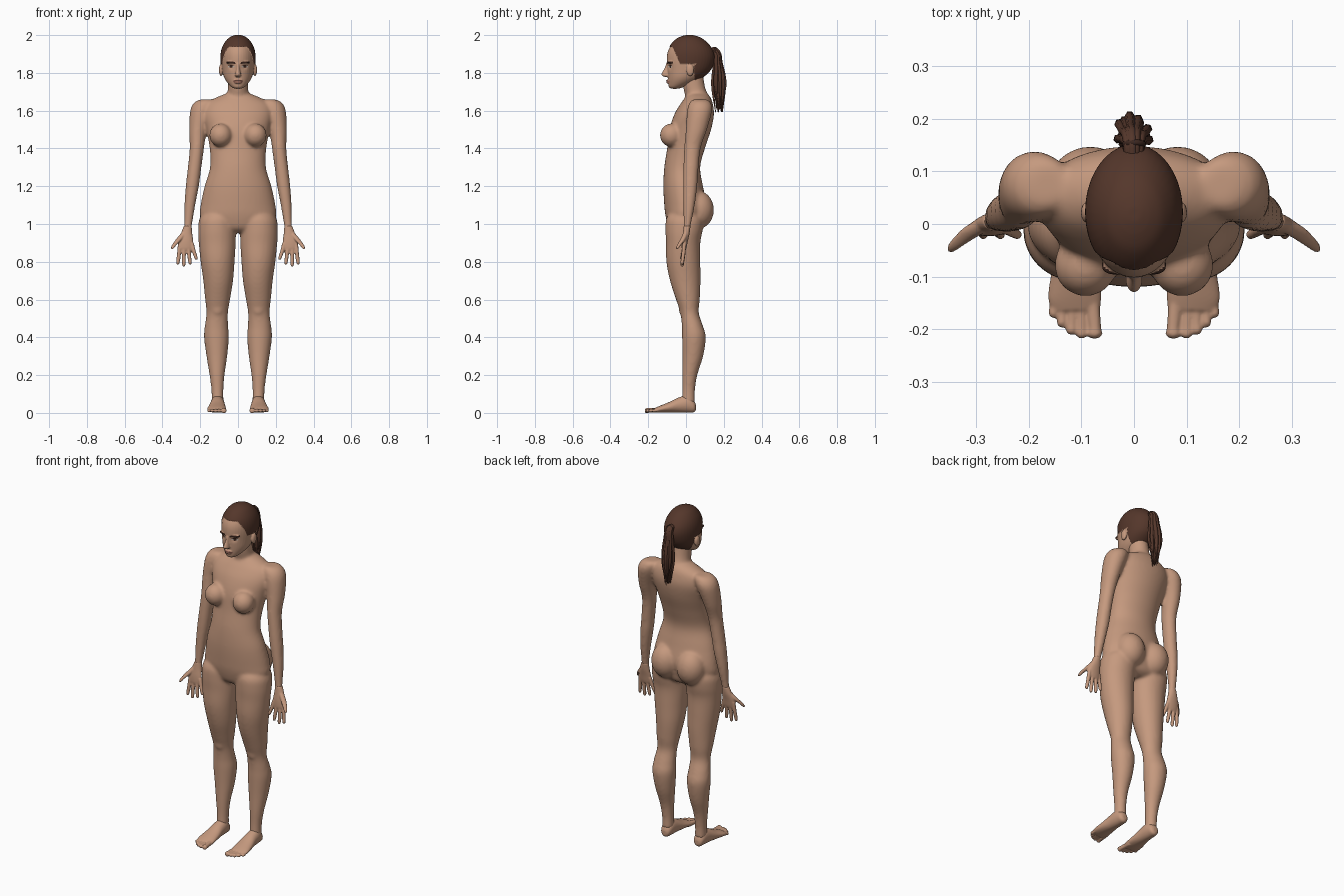
import bpy, bmesh, math, random
from mathutils import Matrix, Vector

cube = bpy.data.objects.get("Cube")
if cube:
    bpy.data.objects.remove(cube, do_unlink=True)
random.seed(4)


def material(name, colour):
    mat = bpy.data.materials.new(name)
    mat.use_nodes = True
    mat.diffuse_color = (*colour, 1)
    shader = next(n for n in mat.node_tree.nodes if n.type == 'BSDF_PRINCIPLED')
    shader.inputs["Base Color"].default_value = (*colour, 1)
    shader.inputs["Roughness"].default_value = 0.7
    return mat


skin = material("skin", (0.56, 0.32, 0.21))
hair = material("brown hair", (0.09, 0.038, 0.024))
dark = material("dark brow", (0.045, 0.02, 0.014))
white = material("eye white", (0.55, 0.48, 0.42))
lips = material("lips", (0.40, 0.18, 0.13))


def blend(a, b, c, d, t):
    """Smooth curve through b and c."""
    return 0.5 * (2 * b + (c - a) * t + (2 * a - 5 * b + 4 * c - d) * t * t
                  + (3 * b - a - 3 * c + d) * t ** 3)


def loft(bm, rows, side=1, axis='Z', sides=28, steps=5):
    """Closed tube of ellipses; row = position, two centres, two radii."""
    path = []
    for i in range(len(rows) - 1):
        a, b, c, d = (rows[max(0, min(len(rows) - 1, k))] for k in range(i - 1, i + 3))
        for s in range(steps):
            path.append([blend(*v, s / steps) for v in zip(a, b, c, d)])
    path.append(rows[-1])
    rings = []
    for pos, u, v, ru, rv in path:
        ring = []
        for k in range(sides):
            ang = math.tau * k / sides
            p = (side * (u + max(ru, 0.001) * math.cos(ang)),
                 v + max(rv, 0.001) * math.sin(ang), pos)
            if axis == 'Y':
                p = (p[0], p[2], p[1])
            ring.append(bm.verts.new(p))
        rings.append(ring)
    faces = [bm.faces.new(rings[0]), bm.faces.new(rings[-1])]
    for lo, hi in zip(rings, rings[1:]):
        for k in range(sides):
            n = (k + 1) % sides
            faces.append(bm.faces.new((lo[k], lo[n], hi[n], hi[k])))
    bmesh.ops.recalc_face_normals(bm, faces=faces)


def ball(bm, centre, size):
    place = Matrix.Translation(centre) @ Matrix.Diagonal((*size, 1))
    bmesh.ops.create_uvsphere(bm, u_segments=28, v_segments=18, radius=1, matrix=place)


def fuse(bm, name, voxel, passes):
    """Merge overlapping volumes into one smooth skin."""
    mesh = bpy.data.meshes.new(name)
    bm.to_mesh(mesh)
    bm.free()
    obj = bpy.data.objects.new(name, mesh)
    bpy.context.collection.objects.link(obj)
    remesh = obj.modifiers.new("fuse", 'REMESH')
    remesh.mode = 'VOXEL'
    remesh.voxel_size = voxel
    soft = obj.modifiers.new("soften", 'SMOOTH')
    soft.factor, soft.iterations = 0.5, passes
    bpy.context.view_layer.update()
    done = obj.evaluated_get(bpy.context.evaluated_depsgraph_get())
    obj.data = bpy.data.meshes.new_from_object(done)
    obj.modifiers.clear()
    obj.data.materials.clear()
    obj.data.materials.append(skin)
    obj.data.shade_smooth()
    return obj


# Body: torso, neck, arms and legs
body = bmesh.new()
torso = [  # height, front, back, half width
    (.955, -.06, .05, .08), (.98, -.09, .085, .16), (1.04, -.108, .1, .2),
    (1.1, -.115, .11, .198), (1.2, -.12, .09, .177), (1.3, -.115, .075, .148),
    (1.4, -.1, .1, .15), (1.5, -.088, .133, .168), (1.58, -.062, .148, .185),
    (1.635, -.03, .142, .17), (1.67, -.005, .13, .115), (1.695, .01, .11, .05)]
loft(body, [(z, 0, (f + b) / 2, w, (b - f) / 2) for z, f, b, w in torso], sides=40)
loft(body, [(1.6, 0, .07, .06, .06), (1.68, 0, .055, .057, .06),
            (1.73, 0, .042, .053, .058), (1.8, 0, .035, .052, .055)])
arm = [(1.66, .165, .075, .03, .035), (1.645, .175, .075, .055, .055),
       (1.6, .193, .072, .06, .066), (1.5, .212, .055, .047, .056),
       (1.4, .218, .034, .038, .044), (1.28, .232, .025, .036, .04),
       (1.2, .242, .022, .035, .038), (1.1, .255, .016, .029, .031),
       (1, .264, .007, .022, .02), (.95, .27, .002, .024, .015)]
leg = [(1.08, .1, 0, .06, .07), (1.03, .108, -.006, .095, .098),
       (.97, .111, -.01, .1, .099), (.9, .11, -.015, .098, .091),
       (.8, .108, -.014, .09, .09), (.7, .105, -.004, .079, .081),
       (.6, .108, .01, .066, .063), (.53, .11, .019, .057, .049),
       (.46, .114, .034, .062, .056), (.4, .114, .042, .066, .063),
       (.3, .112, .036, .055, .055), (.2, .111, .02, .04, .04),
       (.12, .109, .014, .032, .034), (.05, .108, .012, .032, .036)]
for s in (1, -1):
    loft(body, arm, s)
    loft(body, leg, s)
    ball(body, (s * .083, .065, 1.075), (.083, .083, .1))
    ball(body, (s * .092, -.078, 1.47), (.06, .06, .062))
    ball(body, (s * .108, -.005, .55), (.036, .034, .045))
fuse(body, "body", .008, 10)

# Hands: palm, four fingers and thumb, palms forward
palm = [(.99, .266, .006, .021, .018), (.95, .272, .001, .03, .018),
        (.91, .276, -.006, .039, .016), (.875, .276, -.01, .038, .013),
        (.86, .276, -.011, .03, .009)]
fingers = [(.245, .222, .81), (.265, .254, .785), (.287, .287, .775), (.307, .318, .785)]
foot = [(.052, .108, .03, .012, .014), (.042, .108, .034, .027, .031),
        (.01, .108, .047, .035, .046), (-.04, .109, .041, .039, .04),
        (-.09, .111, .029, .046, .028), (-.14, .113, .019, .051, .018),
        (-.165, .111, .014, .045, .012)]
toes = [(.075, .217, .014), (.1, .217, .01), (.119, .21, .01),
        (.137, .196, .0095), (.153, .178, .009)]
for s, label in ((1, "left"), (-1, "right")):
    hand = bmesh.new()
    loft(hand, palm, s)
    for root, tip, low in fingers:
        mid = (root + tip) / 2
        loft(hand, [(.9, root, -.008, .011, .011), ((.9 + low) / 2, mid, -.014, .0105, .0105),
                    (low + .01, tip, -.02, .009, .009), (low, tip, -.02, .004, .004)], s, sides=14)
    loft(hand, [(.955, .285, -.002, .014, .012), (.92, .312, -.016, .016, .014),
                (.89, .337, -.036, .012, .011), (.873, .347, -.046, .009, .008),
                (.866, .35, -.05, .004, .004)], s, sides=14)
    fuse(hand, label + "_hand", .004, 3)

    # Feet with five toes
    sole = bmesh.new()
    loft(sole, foot, s, 'Y')
    for x, tip, r in toes:
        loft(sole, [(-.13, .11 + (x - .11) * .85, .016, r, r), (.022 - tip, x, .013, r * .9, r * .9),
                    (.008 - tip, x, .012, r * 1.1, r), (.001 - tip, x, .011, r * .7, r * .7),
                    (-.001 - tip, x, .011, r * .3, r * .3)], s, 'Y', sides=14)
    fuse(sole, label + "_foot", .004, 3)

# Head with nose, lips and ears
head_bm = bmesh.new()
skull = [  # height, front, back, half width
    (1.716, -.075, -.045, .014), (1.724, -.09, -.015, .033), (1.75, -.094, .045, .058),
    (1.78, -.096, .09, .075), (1.82, -.099, .13, .084), (1.87, -.102, .147, .089),
    (1.91, -.097, .143, .087), (1.945, -.08, .122, .076), (1.975, -.052, .09, .055),
    (1.99, -.023, .06, .033), (1.997, .005, .032, .012)]
loft(head_bm, [(z, 0, (f + b) / 2, w, (b - f) / 2) for z, f, b, w in skull], sides=40)
loft(head_bm, [(1.778, 0, -.1, .008, .012), (1.785, 0, -.104, .016, .022),
               (1.795, 0, -.104, .015, .026), (1.825, 0, -.098, .009, .016),
               (1.85, 0, -.095, .008, .01)], sides=16)
ball(head_bm, (0, -.092, 1.759), (.024, .014, .006))
ball(head_bm, (0, -.091, 1.749), (.02, .014, .006))
for s in (1, -1):
    ball(head_bm, (s * .09, .022, 1.815), (.011, .02, .032))
    ball(head_bm, (s * .037, -.078, 1.855), (.026, .02, .008))
head = fuse(head_bm, "head", .0035, 4)
for mat in (hair, dark, white, lips):
    head.data.materials.append(mat)


def is_hair(p):
    if abs(p.x) > .088 and p.z < 1.85:
        return False
    if p.y > .045:
        return p.z > 1.765
    drop = max(0, min(1, (p.y + .07) / .04))
    return p.z > 1.938 - .09 * drop


def face_paint(p):
    if is_hair(p):
        return 1
    if p.y > -.03:
        return 0
    u, v = abs(p.x) - .037, p.z - 1.834
    arch = 1.856 + .1 * u - 7 * u * u
    if abs(u) < .024 and abs(p.z - arch) < .005:
        return 2
    if (u / .017) ** 2 + (v / .0075) ** 2 < 1:
        return 2 if v > .0025 or abs(u) < .0065 else 3
    if (p.x / .026) ** 2 + ((p.z - 1.754) / .011) ** 2 < 1:
        return 4
    return 0


# Eye sockets pressed in, hair raised a little
for v in head.data.vertices:
    for s in (1, -1):
        away = (Vector((v.co.x, v.co.z)) - Vector((s * .035, 1.834))).length
        if v.co.y < 0:
            v.co.y += .007 * math.exp(-(away / .014) ** 2)
    if is_hair(v.co):
        v.co += (v.co - Vector((0, .025, 1.87))).normalized() * .004
for face in head.data.polygons:
    face.material_index = face_paint(face.center)

# Ponytail of tapered strands
curve = bpy.data.curves.new("ponytail", 'CURVE')
curve.dimensions = '3D'
curve.bevel_depth = .009
curve.bevel_resolution = 1
curve.resolution_u = 6
curve.use_fill_caps = True
for i in range(38):
    ang, far = random.uniform(0, math.tau), math.sqrt(random.random())
    x, y = far * math.cos(ang), far * math.sin(ang)
    end = random.uniform(1.59, 1.68)
    spots = [(x * .012, .125, 1.915 + y * .012, 1), (x * .015, .153 + y * .01, 1.915 + y * .01, 1),
             (x * .026, .168 + y * .02, 1.85, 1), (x * .034, .174 + y * .034, 1.74, 1),
             (x * .016, .176 + y * .02, end, .25)]
    strand = curve.splines.new('BEZIER')
    strand.bezier_points.add(len(spots) - 1)
    for point, (px, py, pz, r) in zip(strand.bezier_points, spots):
        point.co, point.radius = (px, py, pz), r
        point.handle_left_type = point.handle_right_type = 'AUTO'
curve.materials.append(hair)
bpy.context.collection.objects.link(bpy.data.objects.new("ponytail", curve))

# Hair tie
bpy.ops.mesh.primitive_torus_add(major_radius=.017, minor_radius=.006, major_segments=24,
                                 minor_segments=10, location=(0, .152, 1.915),
                                 rotation=(math.radians(80), 0, 0))
tie = bpy.context.object
tie.name = "hair_tie"
tie.data.materials.append(dark)
bpy.ops.object.shade_smooth()
